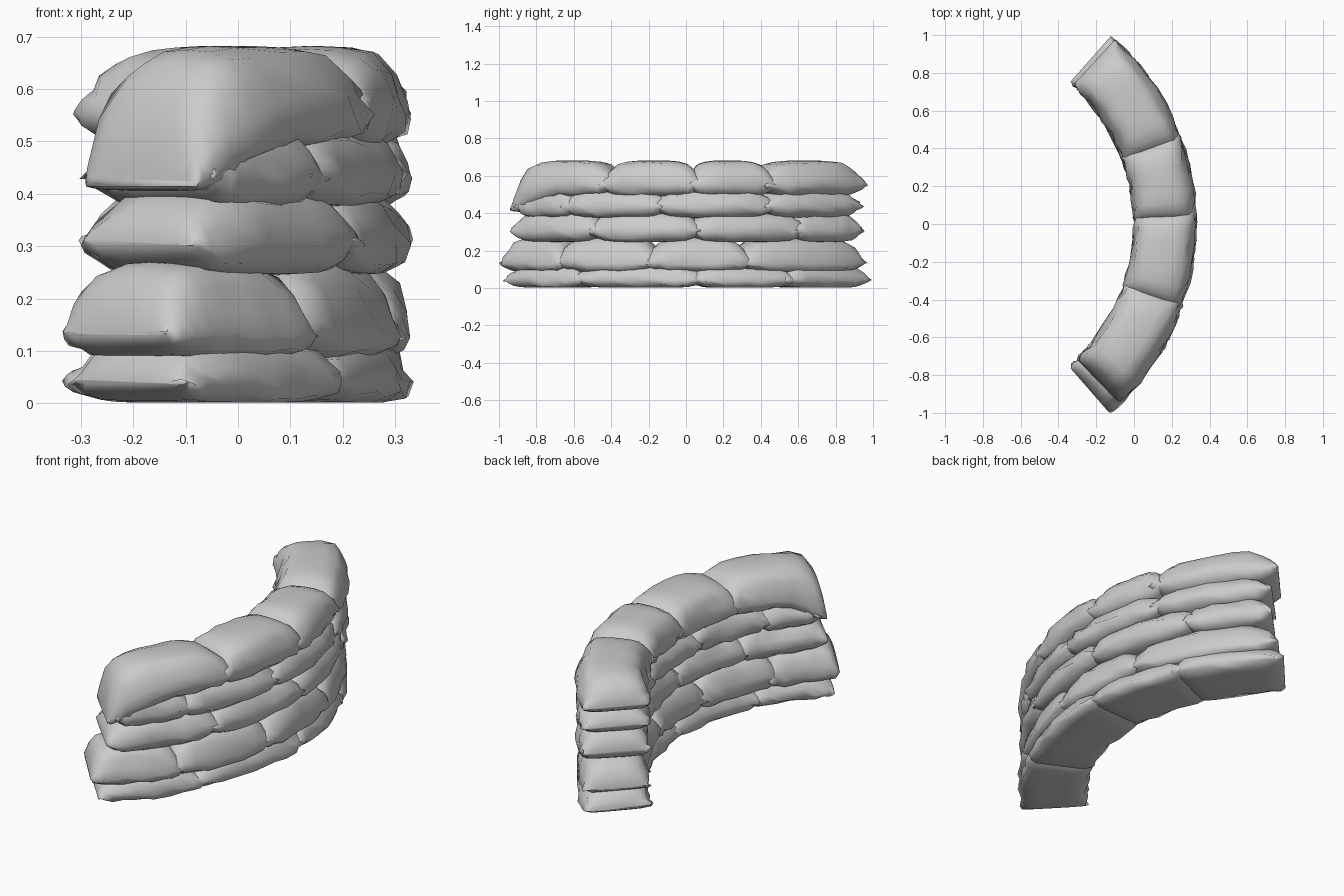
import bpy, bmesh, random
from math import sin, cos, radians
from mathutils import Vector

if "Cube" in bpy.data.objects:
    bpy.data.objects.remove(bpy.data.objects["Cube"])
random.seed(4)

cloth = bpy.data.materials.new("grey_sackcloth")
cloth.use_nodes = True
cloth.diffuse_color = (0.6, 0.6, 0.6, 1)
cloth.node_tree.nodes["Principled BSDF"].inputs["Base Color"].default_value = (0.6, 0.6, 0.6, 1)

# The wall follows an arc around this centre line
CENTRE_X, RADIUS, HALF_WIDTH = -1.0, 1.163, 0.165

# Half of a bag's cross-section: side offset, height above (+) or below (-) the side seam
HALF_SECTION = [(0.0, 1.0), (0.35, 0.98), (0.65, 0.88), (0.84, 0.64), (0.94, 0.3),
                (1.0, 0.0), (0.93, -0.6), (0.75, -0.95), (0.4, -1.0), (0.0, -1.0)]
SECTION = HALF_SECTION + [(-s, h) for s, h in HALF_SECTION[-2:0:-1]]

# Stations along a bag: position, fullness
HALF_LENGTH = [(0.0, 1.0), (0.3, 1.0), (0.55, 0.96), (0.74, 0.86), (0.88, 0.62), (0.96, 0.34), (1.0, 0.06)]
STATIONS = [(-t, f) for t, f in HALF_LENGTH[:0:-1]] + HALF_LENGTH


def sandbag(name, start, end, low, seam, high, droop=0.0):
    """Pillow bent along the arc between two angles; droop lowers its start end."""
    bm = bmesh.new()
    rings = []
    for t, full in STATIONS:
        angle = radians((start + end) / 2 + t * (end - start) / 2)
        sag = droop * max(0.0, -t) ** 1.5
        pinch = 0.95 + 0.05 * full
        ring = []
        for s, h in SECTION:
            radius = RADIUS + s * HALF_WIDTH * pinch + random.uniform(-0.011, 0.011) * abs(s)
            reach = high - seam + sag if h > 0 else seam - low
            z = seam - sag + h * reach * full
            if abs(h) < 0.9:
                z += random.uniform(-0.008, 0.008)
            z = min(max(z, 0.002), 0.684)
            ring.append(bm.verts.new((CENTRE_X + radius * cos(angle), radius * sin(angle), z)))
        rings.append(ring)
    n = len(SECTION)
    for a, b in zip(rings, rings[1:]):
        for i in range(n):
            bm.faces.new((a[i], b[i], b[(i + 1) % n], a[(i + 1) % n]))
    bm.faces.new(rings[0])
    bm.faces.new(rings[-1][::-1])
    bmesh.ops.recalc_face_normals(bm, faces=bm.faces)
    mesh = bpy.data.meshes.new(name)
    bm.to_mesh(mesh)
    bm.free()
    mesh.materials.append(cloth)
    mesh.shade_smooth()
    bag = bpy.data.objects.new(name, mesh)
    bpy.context.collection.objects.link(bag)


# Courses from the ground up: low, seam and high heights, then joint angles
COURSES = [
    ("bottom", 0.0, 0.04, 0.135, (-47.5, -26, 3, 25, 48.6)),
    ("second", 0.085, 0.13, 0.275, (-49, -31, -8, 14, 47.4)),
    ("third", 0.245, 0.305, 0.415, (-45.8, -22, 2, 28, 46)),
    ("fourth", 0.375, 0.435, 0.535, (-44, -29, -6, 20, 46)),
    ("top", 0.49, 0.55, 0.682, (-45.6, -19, 2, 20, 47.4)),
]
OVERLAP = 1.6

for course, low, seam, high, joints in COURSES:
    last = len(joints) - 2
    for i in range(last + 1):
        start = joints[i] - (OVERLAP if i > 0 else 0)
        end = joints[i + 1] + (OVERLAP if i < last else 0)
        droop = 0.13 if course == "top" and i == 0 else 0.0
        sandbag(f"{course}_course_sandbag_{i + 1}", start, end, low, seam, high, droop)
